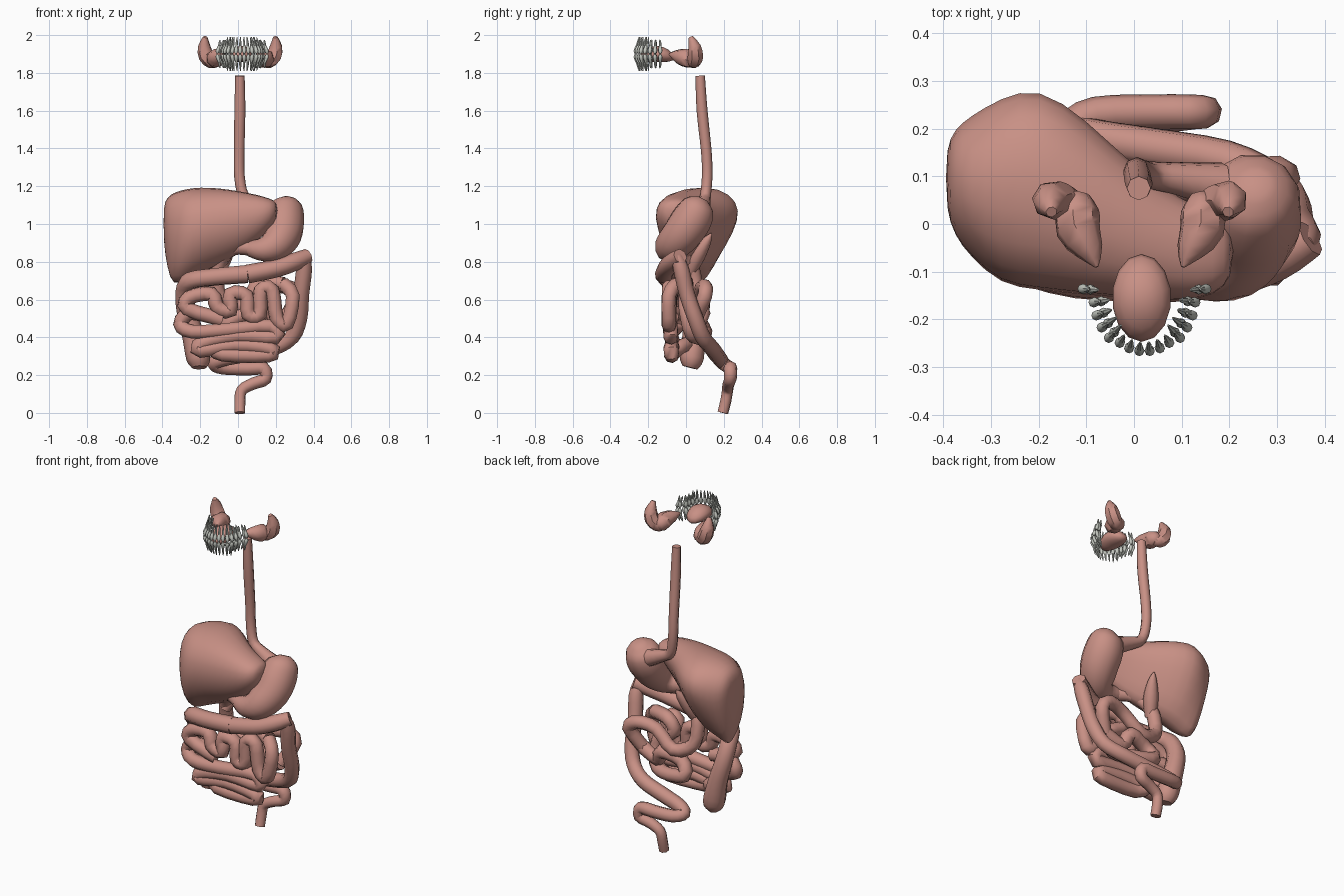
import bpy, bmesh, math
from mathutils import Vector


def material(name, rgb):
    m = bpy.data.materials.new(name)
    m.diffuse_color = (*rgb, 1)
    return m


FLESH = material("flesh", (0.58, 0.28, 0.235))
ENAMEL = material("enamel", (0.56, 0.58, 0.53))


def finish(bm, name, mat, angle=50):
    bmesh.ops.recalc_face_normals(bm, faces=bm.faces)
    me = bpy.data.meshes.new(name)
    bm.to_mesh(me)
    bm.free()
    me.polygons.foreach_set("use_smooth", [True] * len(me.polygons))
    me.set_sharp_from_angle(angle=math.radians(angle))
    me.materials.append(mat)
    ob = bpy.data.objects.new(name, me)
    bpy.context.collection.objects.link(ob)
    return ob


def loft(bm, rings):
    rows = [[bm.verts.new(p) for p in ring] for ring in rings]
    n = len(rows[0])
    for a, b in zip(rows, rows[1:]):
        for i in range(n):
            bm.faces.new((a[i], a[(i + 1) % n], b[(i + 1) % n], b[i]))
    bm.faces.new(rows[0])
    bm.faces.new(rows[-1])


def spline(pts, steps):
    """Catmull-Rom through 4D points (x, y, z, radius)."""
    p = [pts[0]] + pts + [pts[-1]]
    out = []
    for a, b, c, d in zip(p, p[1:], p[2:], p[3:]):
        for k in range(steps):
            t = k / steps
            out.append(0.5 * (2 * b + (c - a) * t + (2 * a - 5 * b + 4 * c - d) * t * t
                              + (3 * b - a - 3 * c + d) * t ** 3))
    return out + [pts[-1]]


def add_tube(bm, pts, radius=None, sides=8, steps=3):
    pts = [Vector((*p, radius)) if radius else Vector(p) for p in pts]
    path = spline(pts, steps)
    pos = [p.to_3d() for p in path]
    rings, side = [], None
    for i, c in enumerate(pos):
        tan = (pos[min(i + 1, len(pos) - 1)] - pos[max(i - 1, 0)]).normalized()
        if side is None:
            side = tan.orthogonal()
        side = (side - tan * side.dot(tan)).normalized()
        up = tan.cross(side)
        r = max(path[i][3], 0.001)
        rings.append([c + r * (side * math.cos(w) + up * math.sin(w))
                      for w in (math.tau * k / sides for k in range(sides))])
    loft(bm, rings)


def tube(name, pts, radius=None, sides=8, steps=3):
    bm = bmesh.new()
    add_tube(bm, pts, radius, sides, steps)
    return finish(bm, name, FLESH)


# Liver: wedge-shaped sections (x, front, back, bottom, top) lofted along x
wedge = [(.42, -.01), (.12, .2), (-.02, .52), (.06, .88), (.4, 1.01), (.78, 1), (1, .84), (1.01, .65),
         (.86, .38), (.6, .04)]
sections = [(-.395, .03, .16, .9, 1.1), (-.375, -.03, .2, .76, 1.14), (-.345, -.07, .225, .655, 1.165),
            (-.28, -.135, .265, .69, 1.185), (-.2, -.145, .29, .725, 1.195), (-.1, -.155, .22, .775, 1.19),
            (0, -.16, .12, .83, 1.175), (.1, -.165, .05, .9, 1.155), (.17, -.155, .02, .97, 1.135),
            (.21, -.11, -.01, 1.02, 1.115)]
bm = bmesh.new()
loft(bm, [[(x, f + (b - f) * u, lo + (hi - lo) * v) for u, v in wedge] for x, f, b, lo, hi in sections])
liver = finish(bm, "liver", FLESH, 80)
liver.modifiers.new("soften", "SUBSURF").levels = 1
liver.modifiers["soften"].render_levels = 1

# Oesophagus and stomach
tube("oesophagus", [(.01, .075, 1.785, .025), (.01, .085, 1.6, .029), (.006, .108, 1.38, .028),
                    (.008, .112, 1.25, .028), (.03, .103, 1.15, .029), (.09, .095, 1.11, .035),
                    (.18, .08, 1.07, .05)])
tube("stomach", [(.255, .085, 1.135, .03), (.255, .068, 1.1, .085), (.245, .035, 1.03, .108),
                 (.235, -.02, .95, .105), (.195, -.075, .89, .09), (.13, -.095, .865, .065),
                 (.06, -.08, .87, .042)], sides=12)

# Duodenum and bile sac
tube("duodenum", [(.07, -.085, .87), (-.03, -.03, .87), (-.1, .03, .78), (-.1, .06, .62),
                  (.02, .09, .56), (.14, .08, .65), (.25, .1, .67), (.31, .1, .62), (.25, .05, .5)], .039)
tube("bile_sac", [(-.1, .02, .74, .03), (-.07, .06, .83, .042), (-.04, .11, .91, .025), (-.03, .135, .95, .004)])

# Small intestine: rear coils, then the front coils zigzagging downward
tube("small_intestine_rear",
     [(.25, .05, .5), (.14, .06, .46), (.1, .09, .53), (-.02, .07, .5), (-.06, .1, .43),
      (.08, .08, .4), (.18, .03, .42), (.18, 0, .55), (.08, 0, .62), (.12, 0, .69), (.24, -.05, .68)], .04)
tube("small_intestine_front",
     [(.24, -.05, .68), (.29, -.09, .62), (.26, -.09, .47), (.205, -.09, .5), (.18, -.09, .65),
      (.12, -.09, .65), (.115, -.09, .52), (.055, -.09, .52), (.045, -.085, .62), (-.04, -.085, .63),
      (-.04, -.09, .54), (-.11, -.09, .56), (-.14, -.08, .63), (-.26, -.07, .61), (-.27, -.07, .55),
      (-.1, -.085, .5), (-.25, -.05, .53), (-.305, -.04, .47), (-.24, -.075, .43), (-.05, -.085, .44),
      (.17, -.08, .46), (.2, -.08, .4), (0, -.08, .41), (-.19, -.07, .37), (-.2, -.07, .33),
      (-.02, -.075, .36), (.17, -.08, .34), (.16, -.075, .305), (-.08, -.075, .31), (-.14, -.03, .35),
      (-.21, .02, .37)], .039)

# Large intestine: caecum, ascending, transverse, descending, sigmoid, rectum
tube("ascending_colon", [(-.205, .02, .24, .04), (-.21, .03, .29, .064), (-.24, .04, .42, .058),
                         (-.275, .03, .55, .052), (-.28, -.01, .65, .05), (-.25, -.07, .7, .048),
                         (-.12, -.11, .72, .048), (.05, -.115, .735, .05)])
tube("transverse_colon", [(.05, -.115, .735, .05), (.2, -.105, .765, .048), (.3, -.07, .8, .048),
                          (.37, -.03, .83, .04)])
tube("descending_colon", [(.35, -.05, .83, .03), (.35, -.025, .76, .042), (.335, .005, .63, .042),
                          (.325, .05, .5, .042), (.285, .09, .4, .042), (.19, .135, .345, .042),
                          (.04, .16, .31, .042), (-.08, .18, .285, .04), (-.13, .2, .26, .036),
                          (-.08, .23, .24, .037), (.05, .235, .235, .037), (.135, .235, .235, .036),
                          (.145, .235, .18, .034), (.08, .225, .155, .032), (.02, .22, .12, .03),
                          (.01, .21, .06, .03), (.01, .195, 0, .029)])

# Tongue
bm = bmesh.new()
bmesh.ops.create_uvsphere(bm, u_segments=14, v_segments=8, radius=1)
for v in bm.verts:
    v.co = (.016 + .062 * v.co.x, -.155 + .092 * v.co.y, 1.9 + .043 * v.co.z - .02 * v.co.y ** 2)
finish(bm, "tongue", FLESH)

# Salivary glands, mirrored about the head's midline
MID = .012
for s, side in ((-1, "right"), (1, "left")):
    def m(pts):
        return [(MID + s * x, y, z, r) for x, y, z, r in pts]
    tube("ear_gland_" + side, m([(.185, .025, 1.99, .012), (.19, .045, 1.94, .034), (.18, .05, 1.89, .042),
                                 (.15, .04, 1.86, .038), (.12, .035, 1.855, .025)]), sides=7, steps=2)
    tube("jaw_gland_" + side, m([(.09, -.09, 1.9, .004), (.105, -.055, 1.892, .03),
                                 (.13, -.01, 1.88, .048), (.13, .035, 1.87, .045),
                                 (.125, .065, 1.865, .02)]), sides=7, steps=2)

# Teeth: one arch above, one below, with split roots on the molars
for flip, row in ((1, "upper_teeth"), (-1, "lower_teeth")):
    bm = bmesh.new()
    for i in range(16):
        t = math.radians(-94 + 188 * i / 15)
        k = abs(i - 7.5)
        molar = k > 3
        out = Vector((math.sin(t), -math.cos(t), 0))
        base = Vector((.022 + .096 * out.x, -.145 + .118 * out.y, 1.9))
        if k > 7:
            base.x += .022 * math.copysign(1, out.x)

        def at(h, o, r):
            return (*(base + out * (o + .008 - .25 * h) + Vector((0, 0, flip * h))), r)
        length = .09 if k < 5 else .075
        # Crown cusps, then roots leaning inward
        for o in ((-.008, .008) if molar else (0,)):
            add_tube(bm, [at(.002, o, .005), at(.014, o, .0105), at(.03, o * .8, .0095),
                          at(.044, o * .8, .006)], sides=8, steps=2)
        for o in ((-.008, .008) if molar else (0,)):
            add_tube(bm, [at(.03, o * .7, .007), at(.06, o, .006), at(length, o * 1.3, .002)],
                     sides=6, steps=2)
    finish(bm, row, ENAMEL)
